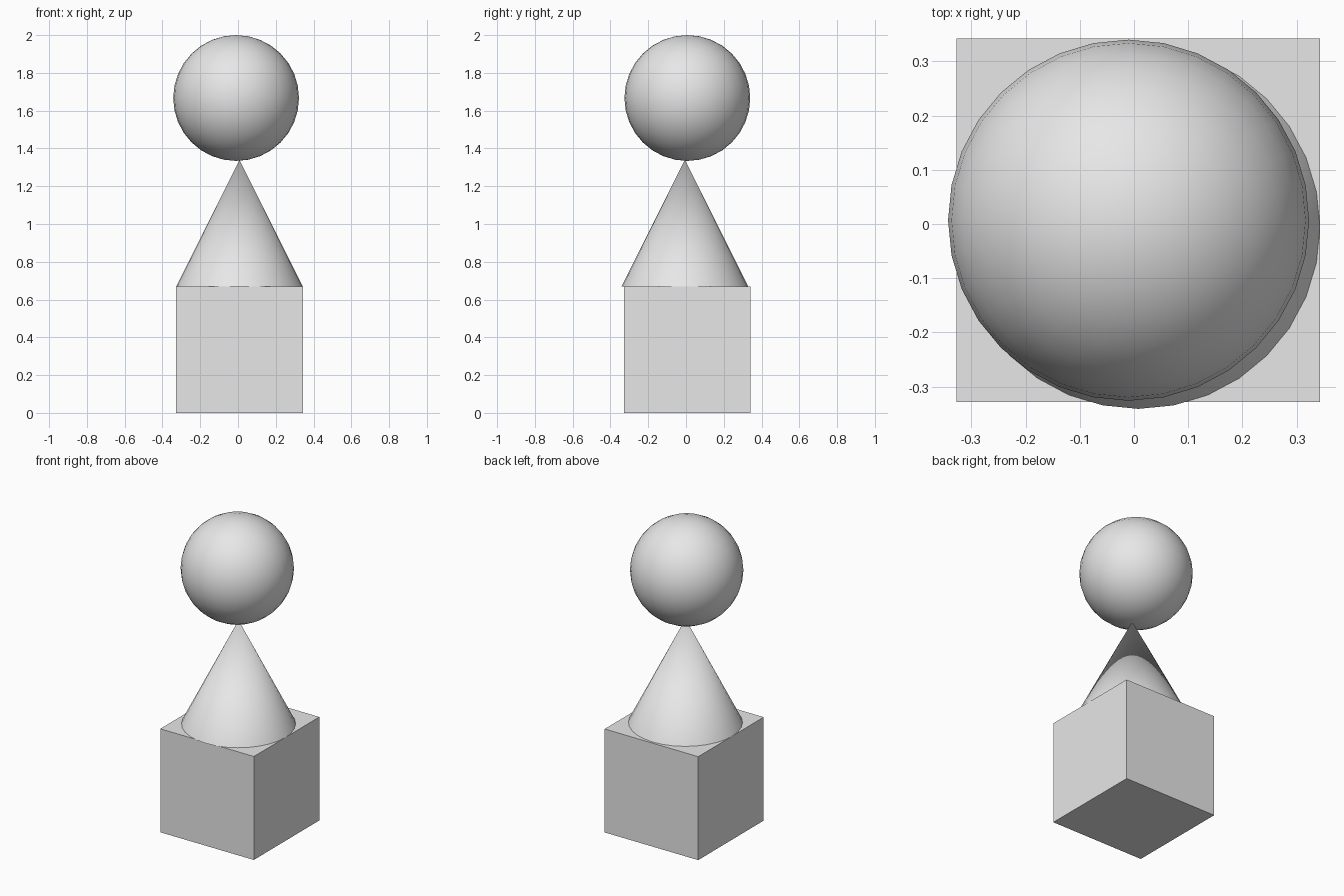
import bpy
import math

default = bpy.data.objects.get("Cube")
if default:
    bpy.data.objects.remove(default, do_unlink=True)

SIDE = 0.67

grey = bpy.data.materials.new("plain grey")
grey.use_nodes = True
colour = (0.8, 0.8, 0.8, 1)
grey.diffuse_color = colour
grey.node_tree.nodes["Principled BSDF"].inputs["Base Color"].default_value = colour


def finish(name, smooth):
    """Name and colour the newest object, smoothing it if it is round."""
    part = bpy.context.object
    part.name = name
    part.data.materials.append(grey)
    if smooth:
        bpy.ops.object.shade_smooth_by_angle(angle=math.radians(40))


# Square block at the bottom
bpy.ops.mesh.primitive_cube_add(size=SIDE, location=(0.008, 0.007, SIDE / 2))
finish("base_block", False)

# Cone standing on the block
bpy.ops.mesh.primitive_cone_add(vertices=32, radius1=SIDE / 2, depth=SIDE,
                                location=(0.008, -0.006, SIDE * 1.5))
finish("middle_cone", True)

# Ball balanced on the tip
bpy.ops.mesh.primitive_uv_sphere_add(segments=32, ring_count=16, radius=0.333,
                                     location=(-0.01, 0.007, 1.667))
finish("top_ball", True)
